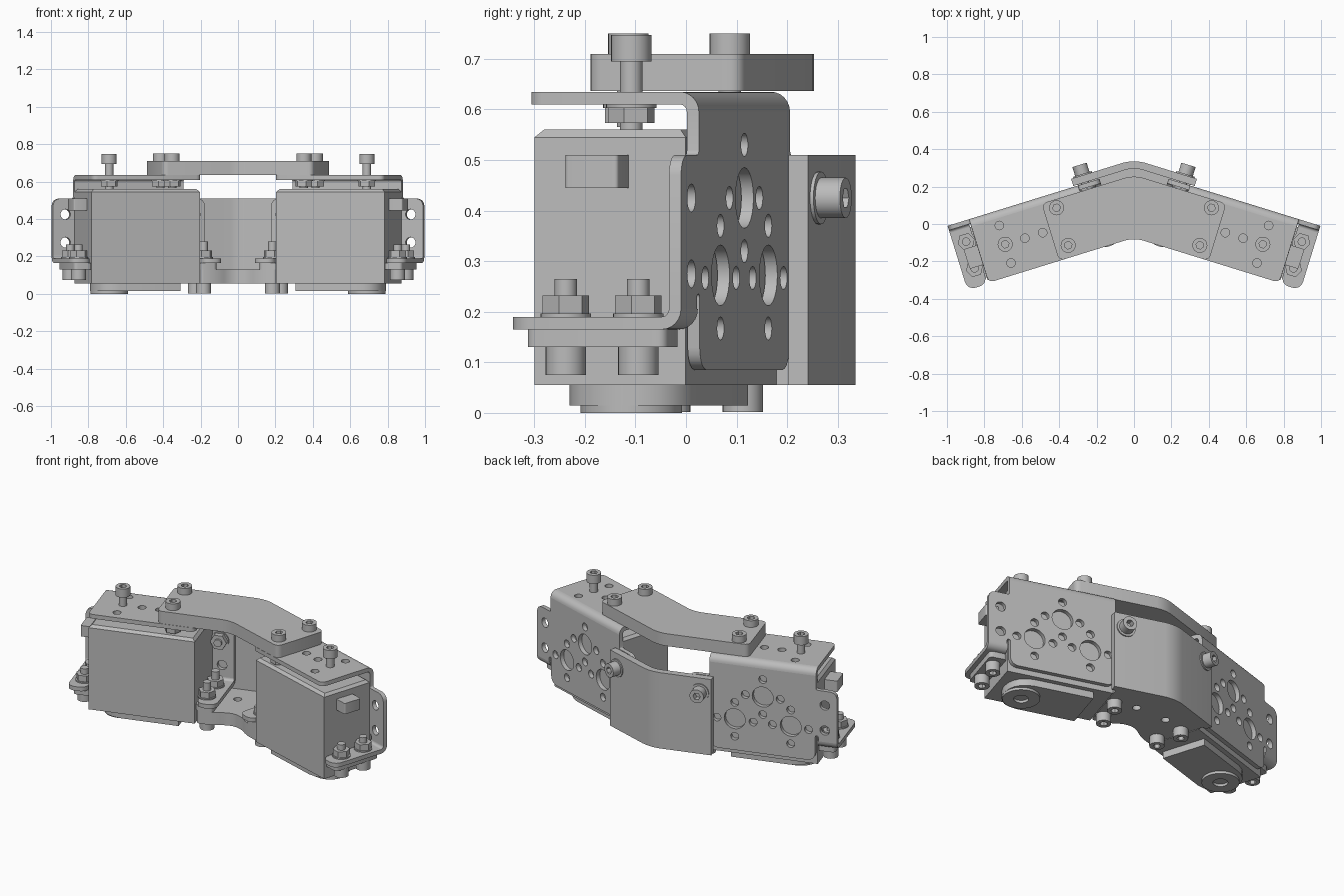
import bpy, bmesh, math
from mathutils import Matrix, Vector

if "Cube" in bpy.data.objects:
    bpy.data.objects.remove(bpy.data.objects["Cube"], do_unlink=True)

grey = bpy.data.materials.new("satin_grey")
grey.use_nodes = True
grey.diffuse_color = (0.5, 0.5, 0.5, 1)
grey.node_tree.nodes["Principled BSDF"].inputs["Base Color"].default_value = grey.diffuse_color

# Each half is modelled straight, then swung outward about the centre line
SWING = Matrix.Rotation(-0.3, 4, 'Z')
MIRROR = Matrix.Scale(-1, 4, (1, 0, 0))
FLAT = Matrix.Identity(4)
WALL = Matrix(((1, 0, 0, 0), (0, 0, 1, 0), (0, 1, 0, 0), (0, 0, 0, 1)))
PROFILE = Matrix(((0, 0, 1, 0), (1, 0, 0, 0), (0, 1, 0, 0), (0, 0, 0, 1)))
C = 0.53      # middle of a servo along its half
MID = 0.1     # middle of a servo in depth
made = []


def ring(x, y, r, n=24):
    return [(x + r * math.cos(math.tau * i / n), y + r * math.sin(math.tau * i / n)) for i in range(n)]


def rounded(points, steps=5):
    """Outline from (x, y, corner radius) points."""
    out = []
    for i, (x, y, r) in enumerate(points):
        p = Vector((x, y))
        if not r:
            out.append((x, y))
            continue
        a = p + (Vector(points[i - 1][:2]) - p).normalized() * r
        b = p + (Vector(points[(i + 1) % len(points)][:2]) - p).normalized() * r
        for k in range(steps + 1):
            t = k / steps
            q = a * (1 - t) ** 2 + p * (0.83 * 2 * t * (1 - t)) + b * t ** 2
            q += (a + b) * (0.17 * t * (1 - t))
            out.append(tuple(q))
    return out


def rect(x0, x1, y0, y1, r=0.0):
    return rounded([(x0, y0, r), (x1, y0, r), (x1, y1, r), (x0, y1, r)])


def prism(bm, outline, a, b, holes=(), frame=FLAT):
    """Extrude an outline with holes from a to b."""
    cu = bpy.data.curves.new("outline", 'CURVE')
    cu.dimensions, cu.fill_mode, cu.extrude = '2D', 'BOTH', abs(b - a) / 2
    for loop in [outline, *holes]:
        s = cu.splines.new('POLY')
        s.points.add(len(loop) - 1)
        for pt, (x, y) in zip(s.points, loop):
            pt.co = (x, y, 0, 1)
        s.use_cyclic_u = True
    ob = bpy.data.objects.new("outline", cu)
    bpy.context.collection.objects.link(ob)
    dg = bpy.context.evaluated_depsgraph_get()
    me = bpy.data.meshes.new_from_object(ob.evaluated_get(dg))
    me.transform(frame @ Matrix.Translation((0, 0, (a + b) / 2)))
    bm.from_mesh(me)
    bpy.data.objects.remove(ob)
    bpy.data.curves.remove(cu)
    bpy.data.meshes.remove(me)


def finish(bm, name, paired=True):
    bmesh.ops.remove_doubles(bm, verts=bm.verts, dist=1e-5)
    bmesh.ops.recalc_face_normals(bm, faces=bm.faces)
    sides = [("left_", SWING), ("right_", MIRROR @ SWING)] if paired else [("", FLAT)]
    for prefix, m in sides:
        me = bpy.data.meshes.new(prefix + name)
        bm.to_mesh(me)
        me.transform(m)
        if m.determinant() < 0:
            me.flip_normals()
        me.materials.append(grey)
        ob = bpy.data.objects.new(prefix + name, me)
        bpy.context.collection.objects.link(ob)
        made.append(ob)
    bm.free()


def bolt(name, x, y, head, nut, tip, frame=FLAT, nut_h=0.035):
    """Socket screw; head=(seat, top), nut=face it bears on, tip=shaft end."""
    bm = bmesh.new()
    d = 1 if head[1] > head[0] else -1
    prism(bm, ring(x, y, 0.04), *head, holes=[ring(x, y, 0.021, 6)], frame=frame)
    prism(bm, ring(x, y, 0.0225, 16), tip, head[0] + 0.015 * d, frame=frame)
    prism(bm, ring(x, y, 0.05), nut, nut - 0.007 * d, frame=frame)
    prism(bm, ring(x, y, 0.047, 6), nut - 0.007 * d, nut - (0.007 + nut_h) * d, frame=frame)
    finish(bm, name)


# Servo body with chamfered top and side connector
bm = bmesh.new()
prism(bm, rect(C - 0.3, C + 0.306, -0.055, 0.258), 0.055, 0.56)
bmesh.ops.remove_doubles(bm, verts=bm.verts, dist=1e-5)
top = [e for e in bm.edges if all(v.co.z > 0.55 for v in e.verts) and len(e.link_faces) == 2
       and e.calc_face_angle() > 1]
bmesh.ops.bevel(bm, geom=top, offset=0.015, segments=1, affect='EDGES')
finish(bm, "servo_body")
bm = bmesh.new()
prism(bm, rect(C + 0.3, C + 0.38, 0.03, 0.14, 0.008), 0.445, 0.51)
finish(bm, "servo_connector")

# Servo mounting ears
for s, side in ((1, "outer"), (-1, "inner")):
    bm = bmesh.new()
    a, b = sorted((C + s * 0.3, C + s * 0.4))
    prism(bm, rect(a, b, -0.045, 0.245, 0.02), 0.13, 0.165)
    finish(bm, side + "_servo_ear")

# Gear cover and output boss under the servo
bm = bmesh.new()
prism(bm, rounded([(0.33, -0.03, 0), (0.79, -0.03, 0.12), (0.79, 0.23, 0.12), (0.33, 0.23, 0)]), 0.015, 0.055)
prism(bm, ring(0.69, MID, 0.1, 40), 0, 0.015, [ring(0.69, MID, 0.04)])
prism(bm, ring(0.69, MID, 0.065, 32), -0.0, 0.004, [ring(0.69, MID, 0.045)])
finish(bm, "gear_cover")

# Folded bracket: back wall with hole pattern
half = [(0.305, 0.595, 0), (0.305, 0.51, 0.01), (0.425, 0.51, 0.04), (0.425, 0.205, 0), (0.318, 0.205, 0),
        (0.318, 0.235, 0.008), (0.3, 0.235, 0.008), (0.3, 0.085, 0.045)]
outline = [(C + x, z, r) for x, z, r in half] + [(C - x, z, r) for x, z, r in reversed(half)]
holes = [ring(C, 0.425, 0.06), ring(C, 0.53, 0.023, 16), ring(C, 0.32, 0.023, 16)]
for s in (-1, 1):
    holes.append(ring(C + s * 0.16, 0.272, 0.06))
    for x, z in ((0.1, 0.425), (0.16, 0.37), (0.055, 0.267), (0.262, 0.267), (0.16, 0.167)):
        holes.append(ring(C + s * x, z, 0.023, 16))
    for z in (0.275, 0.425):
        holes.append(ring(C + s * 0.355, z, 0.028, 16))
bm = bmesh.new()
prism(bm, rounded(outline), 0.26, 0.285, holes, WALL)
finish(bm, "bracket_wall")


def bend(bm, z, up, a, b):
    """Quarter-round fold between the wall and a flat plate."""
    arc = [math.pi / 2 * i / 6 for i in range(7)]
    pts = [(0.245 + r * math.cos(t), z + up * r * math.sin(t))
           for r, ts in ((0.04, arc), (0.015, arc[::-1])) for t in ts]
    prism(bm, pts, a, b, frame=PROFILE)


# Bracket top plate
x0, x1 = C - 0.305, C + 0.305
holes = []
for s in (-1, 1):
    u = C + s * 0.16
    holes += [ring(u, MID + dy, 0.023, 16) for dy in (-0.105, 0, 0.105)]
    holes.append(ring(C + s * 0.05, MID, 0.023, 16))
bm = bmesh.new()
prism(bm, rounded([(x0, -0.07, 0.03), (x1, -0.07, 0.03), (x1, 0.245, 0), (x0, 0.245, 0)]), 0.61, 0.635, holes)
bend(bm, 0.595, 1, x0, x1)
finish(bm, "bracket_top")

# Bracket lower flanges
for s, side in ((1, "outer"), (-1, "inner")):
    a, b = sorted((C + s * 0.312, C + s * 0.425))
    bm = bmesh.new()
    prism(bm, rounded([(a, -0.075, 0.045), (b, -0.075, 0.045), (b, 0.245, 0), (a, 0.245, 0)]), 0.165, 0.19)
    bend(bm, 0.205, -1, a, b)
    finish(bm, side + "_flange")


# Centre parts spanning both halves
def span(points):
    """Mirrored outline from half points; x = None marks the centre line."""
    right = []
    for u, v, r in points:
        if u is None:
            right.append((0, v / math.cos(0.3), r))
        else:
            p = SWING @ Vector((u, v, 0))
            right.append((p.x, p.y, r))
    return rounded(right + [(-x, y, r) for x, y, r in reversed(right) if x > 0])


bm = bmesh.new()
prism(bm, span([(None, -0.07, 0.05), (0.44, -0.07, 0.03), (0.44, 0.25, 0.03), (None, 0.25, 0.05)]), 0.636, 0.71)
finish(bm, "top_bar", False)
bm = bmesh.new()
prism(bm, span([(None, 0.29, 0.04), (0.25, 0.29, 0), (0.25, 0.33, 0), (None, 0.33, 0.06)]), 0.055, 0.51)
finish(bm, "centre_back_plate", False)
bm = bmesh.new()
prism(bm, span([(None, 0.0, 0.08), (0.13, -0.045, 0.04), (0.226, -0.045, 0.02), (0.226, 0.3, 0), (None, 0.3, 0)]),
      0.055, 0.13, [ring(s * 0.1, 0.14, 0.023, 16) for s in (-1, 1)])
finish(bm, "centre_bottom_plate", False)

# Fasteners
for i, dy in enumerate((-0.105, 0.105)):
    bolt(f"bar_bolt_{i}", C - 0.16, MID + dy, (0.71, 0.75), 0.61, 0.565, nut_h=0.03)
bolt("servo_top_bolt", C + 0.16, MID, (0.695, 0.747), 0.61, 0.555, nut_h=0.03)
for i, dy in enumerate((-0.075, 0.075)):
    bolt(f"outer_ear_bolt_{i}", C + 0.355, MID + dy, (0.13, 0.075), 0.19, 0.265)
    bolt(f"inner_ear_bolt_{i}", C - 0.345, MID + dy, (0.055, 0.002), 0.19, 0.28)
bolt("back_bolt", C - 0.345, 0.425, (0.337, 0.388), 0.26, 0.21, WALL, 0.03)
bm = bmesh.new()
prism(bm, ring(C - 0.345, 0.425, 0.052), 0.33, 0.337, frame=WALL)
finish(bm, "back_washer")

# Smooth the round surfaces, keep folds and edges crisp
bpy.ops.object.select_all(action='DESELECT')
for ob in made:
    ob.select_set(True)
bpy.context.view_layer.objects.active = made[0]
bpy.ops.object.shade_smooth_by_angle(angle=math.radians(32))
